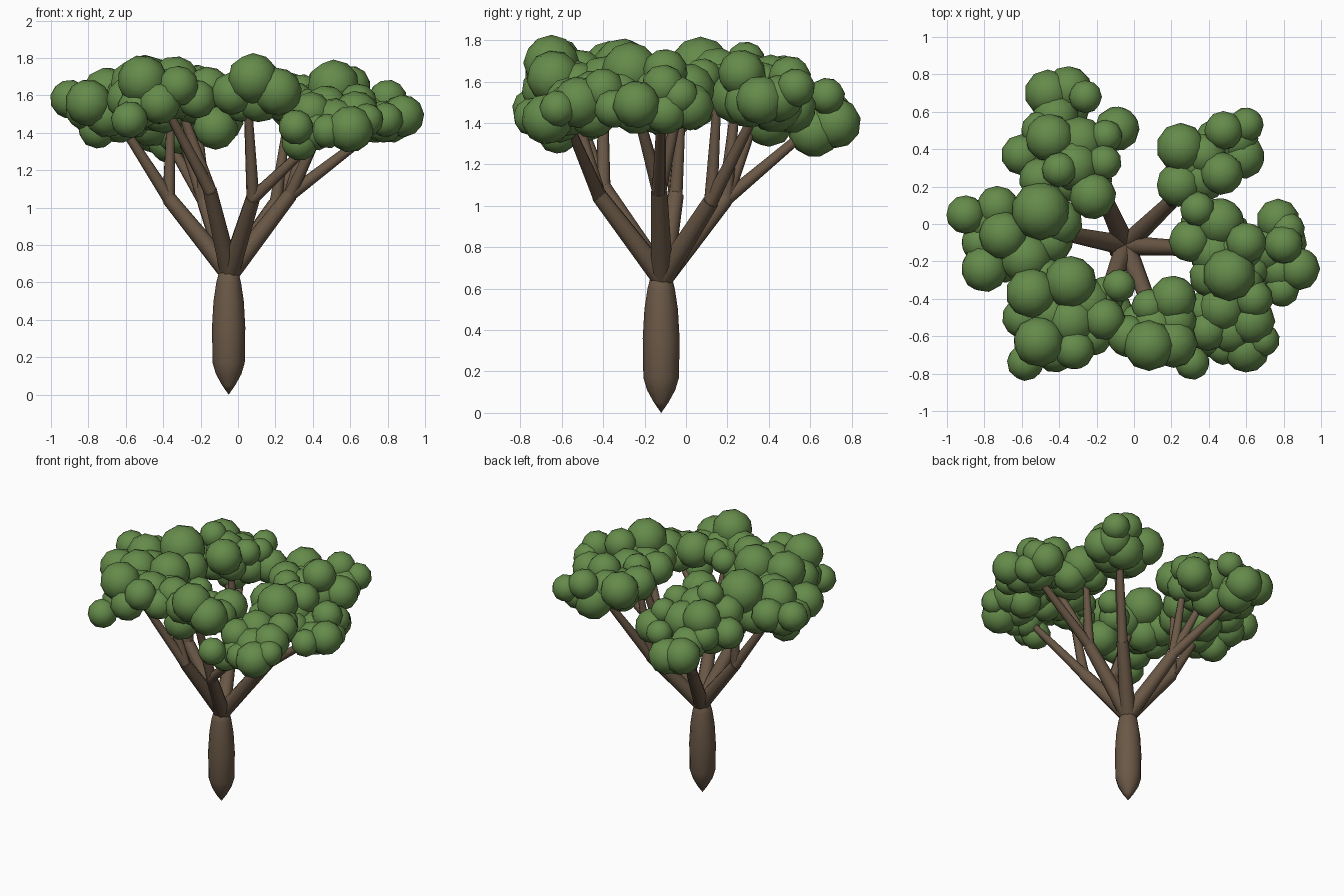
import bpy, bmesh, math
from mathutils import Vector, Matrix


def material(name, rgb):
    m = bpy.data.materials.new(name)
    m.diffuse_color = (*rgb, 1)
    return m


BARK = material("brown bark", (0.145, 0.098, 0.062))
LEAF = material("green leaves", (0.13, 0.26, 0.07))


def finish(name, bm, mat):
    bmesh.ops.recalc_face_normals(bm, faces=bm.faces)
    for f in bm.faces:
        f.smooth = True
    me = bpy.data.meshes.new(name)
    bm.to_mesh(me)
    bm.free()
    me.materials.append(mat)
    ob = bpy.data.objects.new(name, me)
    bpy.context.collection.objects.link(ob)
    return ob


def tube(bm, a, b, r1, r2, sides=8):
    """Tapered limb between two points."""
    a, b = Vector(a), Vector(b)
    d = b - a
    rot = d.to_track_quat('Z', 'Y').to_matrix().to_4x4()
    bmesh.ops.create_cone(bm, cap_ends=True, segments=sides, radius1=r1, radius2=r2,
                          depth=d.length, matrix=Matrix.Translation((a + b) / 2) @ rot)


def limb(name, node, tips):
    """Thick branch from the trunk top to a fork, then thinner branches to the leaves."""
    bm = bmesh.new()
    node = Vector(node)
    start = Vector((-0.045, -0.115, 0.65))
    tube(bm, start, node, 0.054, 0.040)
    bmesh.ops.create_icosphere(bm, subdivisions=1, radius=0.038,
                               matrix=Matrix.Translation(node))
    for t in tips:
        tube(bm, node, t, 0.035, 0.021)
    ob = finish(name, bm, BARK)
    ob.data.set_sharp_from_angle(angle=math.radians(50))


def foliage(name, blobs):
    """Cluster of low-poly leaf balls: x, y, z, radius."""
    bm = bmesh.new()
    for i, (x, y, z, r) in enumerate(blobs):
        turn = Matrix.Rotation(i * 1.3, 4, 'Z') @ Matrix.Rotation(i * 0.7, 4, 'X')
        bmesh.ops.create_icosphere(bm, subdivisions=2, radius=r * 1.05,
                                   matrix=Matrix.Translation((x, y, z)) @ turn)
    finish(name, bm, LEAF)


# Trunk: lathed bulging profile with pointed foot
bm = bmesh.new()
profile = [(0, 0), (0.035, 0.05), (0.068, 0.11), (0.086, 0.17), (0.089, 0.36),
           (0.081, 0.5), (0.066, 0.6), (0.048, 0.67), (0, 0.69)]
vs = [bm.verts.new((r, 0, z)) for r, z in profile]
es = [bm.edges.new(p) for p in zip(vs, vs[1:])]
bmesh.ops.spin(bm, geom=vs + es, cent=(0, 0, 0), axis=(0, 0, 1), angle=2 * math.pi, steps=12)
bmesh.ops.remove_doubles(bm, verts=bm.verts, dist=0.0005)
bmesh.ops.translate(bm, verts=bm.verts, vec=(-0.05, -0.12, 0))
finish("trunk", bm, BARK)

# Six forked branches
limb("left_branch", (-0.37, -0.05, 1.05), [(-0.66, -0.1, 1.5), (-0.36, -0.02, 1.5)])
limb("back_left_branch", (-0.18, 0.19, 1.03),
     [(-0.4, 0.63, 1.4), (-0.34, 0.36, 1.5), (-0.22, 0.24, 1.5)])
limb("back_right_branch", (0.2, 0.12, 1.02), [(0.27, 0.15, 1.5), (0.43, 0.36, 1.5)])
limb("right_branch", (0.28, -0.13, 1.07),
     [(0.75, -0.12, 1.43), (0.38, -0.04, 1.45), (0.5, -0.26, 1.55)])
limb("front_right_branch", (0.08, -0.42, 1.05), [(0.05, -0.58, 1.6), (0.45, -0.57, 1.4)])
limb("front_left_branch", (-0.15, -0.4, 1.09), [(-0.42, -0.58, 1.6), (-0.33, -0.4, 1.6)])

# Leaf clusters
foliage("back_left_leaves", [
    (-0.46, 0.70, 1.42, .12), (-0.35, 0.72, 1.40, .12), (-0.26, 0.68, 1.53, .085),
    (-0.36, 0.62, 1.36, .12), (-0.42, 0.57, 1.45, .12)])
foliage("back_left_inner_leaves", [
    (-0.60, 0.37, 1.50, .105), (-0.45, 0.46, 1.60, .125), (-0.29, 0.44, 1.54, .13),
    (-0.09, 0.51, 1.47, .115), (-0.15, 0.47, 1.58, .085), (-0.40, 0.29, 1.70, .09),
    (-0.16, 0.33, 1.62, .09), (-0.22, 0.15, 1.64, .12), (-0.50, 0.24, 1.58, .11),
    (-0.32, 0.31, 1.60, .13), (-0.47, 0.38, 1.46, .13), (-0.32, 0.40, 1.41, .12),
    (-0.20, 0.42, 1.47, .11), (-0.22, 0.24, 1.54, .10), (-0.35, 0.22, 1.52, .10),
    (-0.50, 0.50, 1.50, .10)])
foliage("left_leaves", [
    (-0.50, 0.07, 1.66, .15), (-0.90, 0.05, 1.58, .10), (-0.73, 0.09, 1.56, .11),
    (-0.70, -0.06, 1.62, .125), (-0.80, -0.24, 1.56, .12), (-0.58, -0.18, 1.57, .135),
    (-0.40, 0.01, 1.57, .12), (-0.75, -0.08, 1.42, .10), (-0.58, 0.02, 1.50, .13),
    (-0.80, 0.02, 1.52, .11), (-0.70, -0.19, 1.50, .12), (-0.45, -0.09, 1.53, .12),
    (-0.82, -0.10, 1.52, .10), (-0.63, -0.08, 1.47, .12)])
foliage("front_left_leaves", [
    (-0.55, -0.37, 1.66, .13), (-0.34, -0.31, 1.67, .135), (-0.16, -0.51, 1.64, .11),
    (-0.08, -0.33, 1.62, .085), (-0.51, -0.63, 1.68, .13), (-0.58, -0.74, 1.47, .095),
    (-0.32, -0.67, 1.65, .105), (-0.34, -0.52, 1.61, .135), (-0.59, -0.50, 1.58, .11),
    (-0.12, -0.48, 1.43, .115), (-0.42, -0.68, 1.56, .11), (-0.25, -0.42, 1.58, .125),
    (-0.45, -0.48, 1.58, .13), (-0.48, -0.30, 1.56, .12), (-0.22, -0.60, 1.58, .10),
    (-0.53, -0.62, 1.53, .11), (-0.15, -0.38, 1.55, .10), (-0.40, -0.38, 1.52, .12)])
foliage("front_leaves", [
    (0.08, -0.65, 1.69, .13), (0.21, -0.40, 1.60, .12), (0.21, -0.64, 1.62, .125),
    (-0.03, -0.60, 1.61, .11), (0.31, -0.74, 1.43, .09), (0.08, -0.44, 1.60, .09),
    (0.11, -0.55, 1.58, .12), (0.22, -0.52, 1.58, .11), (0.02, -0.52, 1.55, .09)])
foliage("front_right_leaves", [
    (0.39, -0.57, 1.51, .105), (0.60, -0.67, 1.42, .12), (0.63, -0.52, 1.50, .12),
    (0.47, -0.45, 1.53, .12), (0.33, -0.62, 1.35, .095), (0.48, -0.66, 1.41, .09),
    (0.64, -0.40, 1.56, .10), (0.52, -0.57, 1.46, .12), (0.69, -0.62, 1.47, .085),
    (0.38, -0.46, 1.48, .10), (0.57, -0.45, 1.44, .11), (0.42, -0.61, 1.41, .10)])
foliage("right_leaves", [
    (0.51, -0.27, 1.65, .135), (0.34, 0.08, 1.62, .09), (0.30, -0.09, 1.56, .11),
    (0.46, 0.01, 1.56, .125), (0.60, -0.10, 1.65, .105), (0.43, -0.15, 1.52, .13),
    (0.41, -0.28, 1.53, .11), (0.56, -0.15, 1.55, .12), (0.58, -0.32, 1.54, .11),
    (0.51, -0.05, 1.48, .11), (0.35, -0.01, 1.52, .10), (0.62, -0.24, 1.50, .10)])
foliage("outer_right_leaves", [
    (0.77, 0.02, 1.48, .11), (0.80, -0.11, 1.58, .10), (0.88, -0.24, 1.49, .11),
    (0.79, -0.35, 1.47, .09), (0.72, -0.14, 1.47, .12), (0.82, -0.10, 1.45, .10),
    (0.78, -0.24, 1.46, .11), (0.82, -0.03, 1.53, .09)])
foliage("back_right_leaves", [
    (0.25, 0.41, 1.60, .125), (0.24, 0.21, 1.58, .115), (0.48, 0.50, 1.62, .10),
    (0.60, 0.53, 1.57, .09), (0.58, 0.36, 1.51, .115), (0.47, 0.27, 1.64, .11),
    (0.45, 0.43, 1.49, .13), (0.36, 0.25, 1.53, .13), (0.30, 0.32, 1.53, .12),
    (0.55, 0.45, 1.52, .11), (0.47, 0.31, 1.50, .12), (0.38, 0.37, 1.58, .11)])
